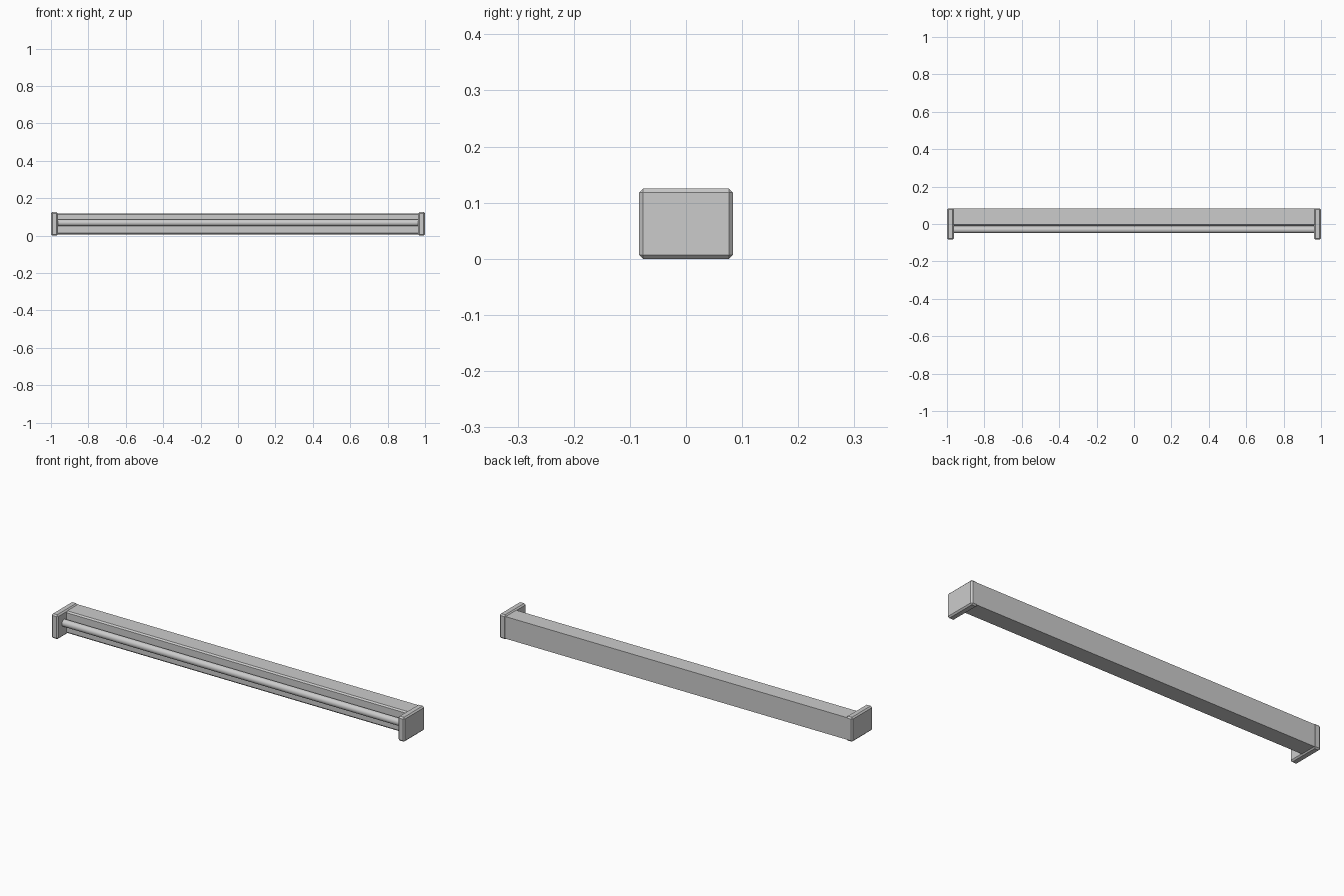
import bpy, bmesh, math

if "Cube" in bpy.data.objects:
    bpy.data.objects.remove(bpy.data.objects["Cube"])

def add_object(name, bm):
    bmesh.ops.recalc_face_normals(bm, faces=bm.faces)
    me = bpy.data.meshes.new(name)
    bm.to_mesh(me)
    bm.free()
    ob = bpy.data.objects.new(name, me)
    bpy.context.collection.objects.link(ob)
    return ob

def extrude_x(name, profile, half):
    """Extrude a closed (y, z) profile along x."""
    bm = bmesh.new()
    f = bm.faces.new([bm.verts.new((-half, y, z)) for y, z in profile])
    g = bmesh.ops.extrude_face_region(bm, geom=[f])
    bmesh.ops.translate(bm, vec=(2 * half, 0, 0),
                        verts=[v for v in g["geom"] if isinstance(v, bmesh.types.BMVert)])
    return add_object(name, bm)

# Long housing behind the tube, front edges chamfered
extrude_x("housing", [(0.082, 0.006), (0.082, 0.119), (-0.004, 0.119),
                      (-0.011, 0.112), (-0.011, 0.013), (-0.004, 0.006)], 0.97)

# Chamfered end caps
for side, label in ((-1, "left"), (1, "right")):
    bm = bmesh.new()
    bmesh.ops.create_cube(bm, size=1)
    bmesh.ops.scale(bm, vec=(0.037, 0.167, 0.125), verts=bm.verts)
    bmesh.ops.bevel(bm, geom=bm.edges[:], offset=0.007, segments=1, affect='EDGES')
    bmesh.ops.translate(bm, vec=(side * 0.9815, 0, 0.0625), verts=bm.verts)
    add_object(label + "_end_cap", bm)

# Round light tube
bpy.ops.mesh.primitive_cylinder_add(vertices=32, radius=0.018, depth=1.94,
                                    location=(0, -0.031, 0.068),
                                    rotation=(0, math.pi / 2, 0))
tube = bpy.context.object
tube.name = "light_tube"
bpy.ops.object.shade_smooth_by_angle()
